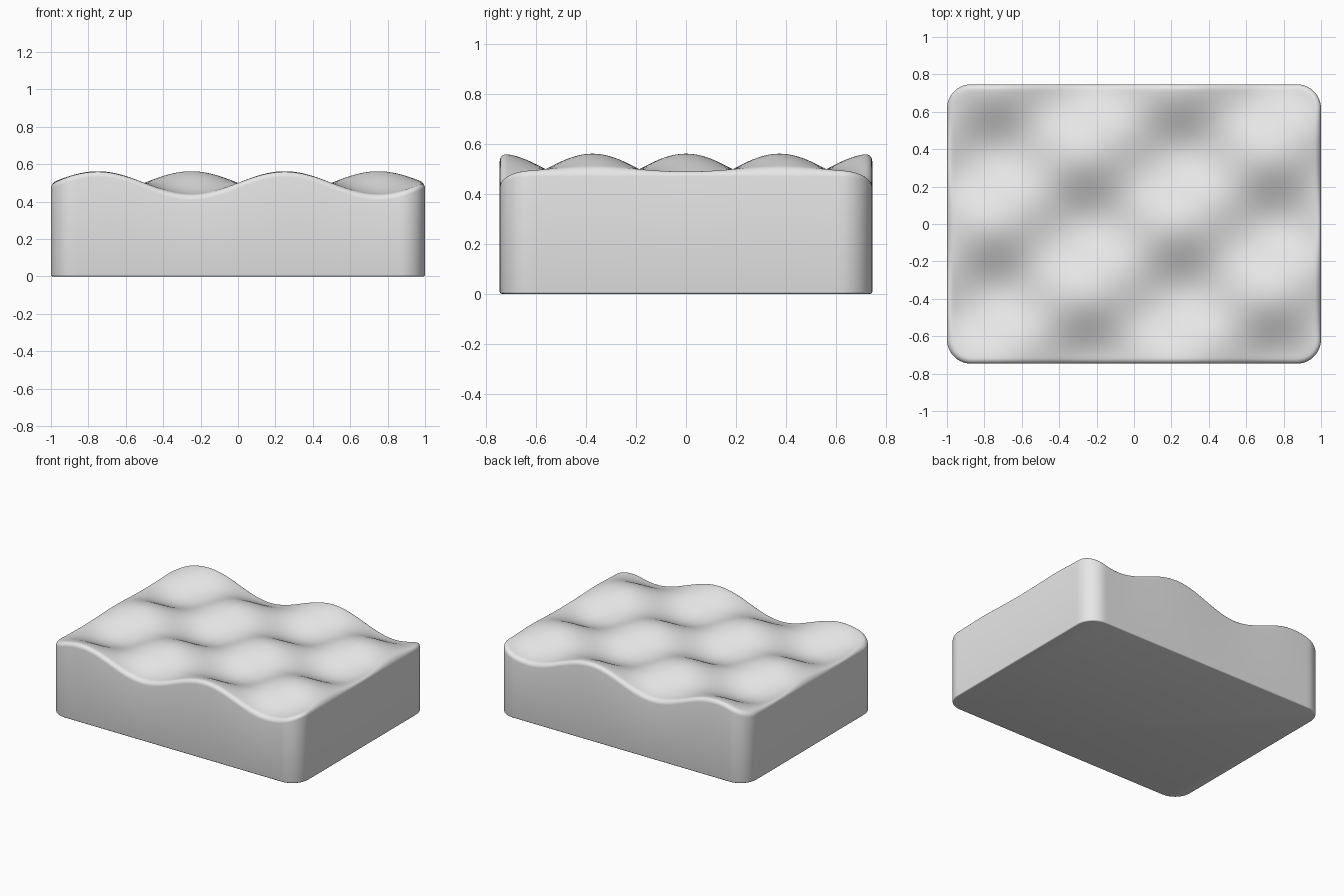
import bpy
import bmesh
import math
from mathutils import Vector

if "Cube" in bpy.data.objects:
    bpy.data.objects.remove(bpy.data.objects["Cube"])

HALF_X, HALF_Y = 1.0, 0.747      # outer half sizes
CORNER = 0.13                    # plan radius of the corners
SOFT = 0.03                      # rounding of the upper rim
FOOT = 0.008                     # rounding of the lower edge
STEPS = 6


def surface(x, y):
    """Height of the wavy egg-crate top."""
    return 0.5 + 0.062 * math.sin(math.tau * x) * math.cos(math.tau * y / 0.75)


def core_offset(p):
    """Vector from the nearest point of the straight-sided core to p."""
    cx, cy = HALF_X - CORNER, HALF_Y - CORNER
    return Vector((p.x - max(-cx, min(cx, p.x)), p.y - max(-cy, min(cy, p.y)), 0))


bm = bmesh.new()

# Wavy top: a grid with its corners pulled onto arcs
bmesh.ops.create_grid(bm, x_segments=128, y_segments=96, size=1)
for v in bm.verts:
    v.co = Vector((v.co.x * (HALF_X - SOFT), v.co.y * (HALF_Y - SOFT), 0))
    d = core_offset(v.co)
    if d.length > 0:
        v.co += d * (max(abs(d.x), abs(d.y)) / d.length - 1)
    v.co.z = surface(v.co.x, v.co.y)

rim = [e for e in bm.edges if e.is_boundary]


def extrude_ring(edges, outward, height):
    """Extrude the open rim, push it outward and set its height."""
    geom = bmesh.ops.extrude_edge_only(bm, edges=edges)["geom"]
    for v in (g for g in geom if isinstance(g, bmesh.types.BMVert)):
        v.co += core_offset(v.co).normalized() * outward
        v.co.z = height(v.co)
    return [g for g in geom if isinstance(g, bmesh.types.BMEdge)]


# Rounded upper rim
for i in range(STEPS):
    a, b = (math.pi / 2 * k / STEPS for k in (i, i + 1))
    drop = SOFT * (1 - math.cos(b))
    rim = extrude_ring(rim, SOFT * (math.sin(b) - math.sin(a)),
                       lambda p: surface(p.x, p.y) - drop)

# Straight walls, then the small rounded lower edge
rim = extrude_ring(rim, 0, lambda p: FOOT)
for i in range(3):
    a, b = (math.pi / 2 * k / 3 for k in (i, i + 1))
    low = FOOT * (1 - math.sin(b))
    rim = extrude_ring(rim, FOOT * (math.cos(b) - math.cos(a)), lambda p: low)

# Flat underside
bmesh.ops.contextual_create(bm, geom=rim)
bmesh.ops.recalc_face_normals(bm, faces=bm.faces)

mesh = bpy.data.meshes.new("wavy_block")
bm.to_mesh(mesh)
bm.free()
block = bpy.data.objects.new("wavy_block", mesh)
bpy.context.collection.objects.link(block)

# Plain grey material
grey = bpy.data.materials.new("light_grey")
grey.use_nodes = True
colour = (0.8, 0.8, 0.8, 1)
grey.diffuse_color = colour
grey.node_tree.nodes["Principled BSDF"].inputs["Base Color"].default_value = colour
mesh.materials.append(grey)

# Smooth shading
bpy.ops.object.select_all(action="DESELECT")
block.select_set(True)
bpy.context.view_layer.objects.active = block
bpy.ops.object.shade_smooth_by_angle(angle=math.radians(40))
